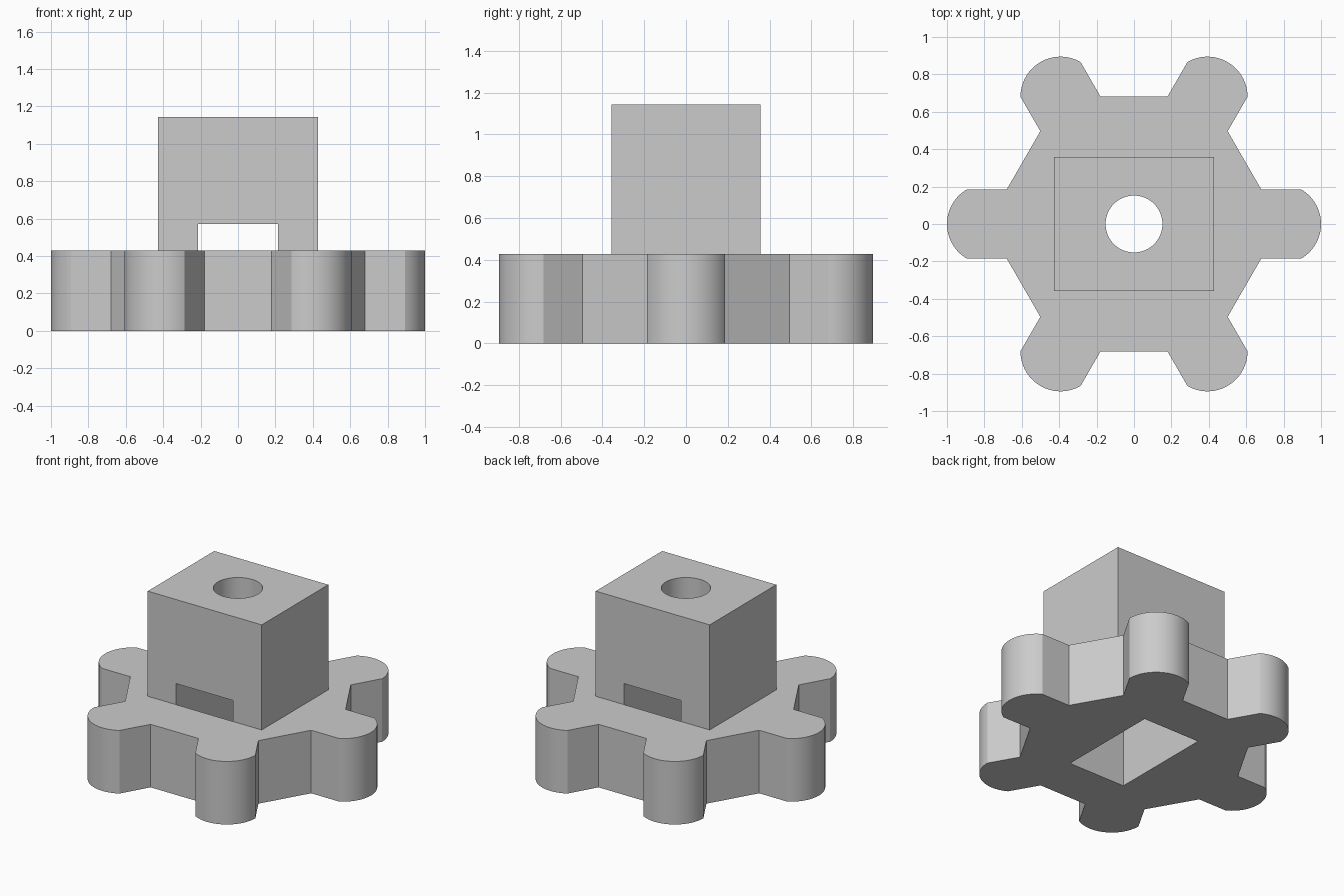
import bpy
import bmesh
from math import cos, sin, pi, radians
from mathutils import Matrix, Vector

U = 1 / 7                      # design unit: the knob is 14 units across
PLATE_H, TOP, SLOT_TOP = 3 * U, 8 * U, 4 * U
LOBES, ARC_STEPS = 6, 24

if "Cube" in bpy.data.objects:
    bpy.data.objects.remove(bpy.data.objects["Cube"])

grey = bpy.data.materials.new("plain grey")
grey.use_nodes = True
colour = (0.6, 0.6, 0.6, 1)
grey.diffuse_color = colour
grey.node_tree.nodes["Principled BSDF"].inputs["Base Color"].default_value = colour


def finish(name, bm):
    bmesh.ops.recalc_face_normals(bm, faces=bm.faces)
    mesh = bpy.data.meshes.new(name)
    bm.to_mesh(mesh)
    bm.free()
    mesh.materials.append(grey)
    obj = bpy.data.objects.new(name, mesh)
    bpy.context.collection.objects.link(obj)
    return obj


def box(name, width, depth, low, high):
    bm = bmesh.new()
    place = Matrix.Translation((0, 0, (low + high) / 2)) @ Matrix.Diagonal((width, depth, high - low, 1))
    bmesh.ops.create_cube(bm, size=1, matrix=place)
    return finish(name, bm)


def cylinder(name, radius, low, high):
    bm = bmesh.new()
    bmesh.ops.create_cone(bm, cap_ends=True, segments=64, radius1=radius, radius2=radius,
                          depth=high - low, matrix=Matrix.Translation((0, 0, (low + high) / 2)))
    return finish(name, bm)


def cut(obj, cutter):
    bpy.ops.object.select_all(action='DESELECT')
    bpy.context.view_layer.objects.active = obj
    obj.select_set(True)
    mod = obj.modifiers.new("cut", 'BOOLEAN')
    mod.operation = 'DIFFERENCE'
    mod.solver = 'EXACT'
    mod.object = cutter
    bpy.ops.object.modifier_apply(modifier=mod.name)
    bpy.data.objects.remove(cutter)


# Lobed plate: one rounded lobe outline repeated around the centre, then extruded
centre, radius = 5.5 * U, 1.5 * U
half = radius * sin(pi / 3)
lobe = [Vector((0.68, -half, 0))]
for i in range(ARC_STEPS + 1):
    a = pi / 3 * (2 * i / ARC_STEPS - 1)
    lobe.append(Vector((centre + radius * cos(a), radius * sin(a), 0)))
lobe.append(Vector((0.68, half, 0)))

bm = bmesh.new()
outline = [bm.verts.new(Matrix.Rotation(k * 2 * pi / LOBES, 3, 'Z') @ p)
           for k in range(LOBES) for p in lobe]
base = bm.faces.new(outline)
top = bmesh.ops.extrude_face_region(bm, geom=[base], use_keep_orig=True)["geom"]
bmesh.ops.translate(bm, verts=[g for g in top if isinstance(g, bmesh.types.BMVert)],
                    vec=(0, 0, PLATE_H))
plate = finish("lobed_plate", bm)

# Rectangular pocket right through the plate
cut(plate, box("pocket_cutter", 3 * U, 5 * U, -0.1, PLATE_H + 0.1))

# Block standing on the plate, with a front-to-back slot and a bore from above
block = box("centre_block", 6 * U, 5 * U, PLATE_H, TOP)
cut(block, box("slot_cutter", 3 * U, 6 * U, PLATE_H - 0.1, SLOT_TOP))
cut(block, cylinder("bore_cutter", 0.152, SLOT_TOP - 0.1, TOP + 0.1))

# Smooth the round walls, keep the corners crisp
for obj in (plate, block):
    bpy.ops.object.select_all(action='DESELECT')
    bpy.context.view_layer.objects.active = obj
    obj.select_set(True)
    bpy.ops.object.shade_smooth_by_angle(angle=radians(25))
